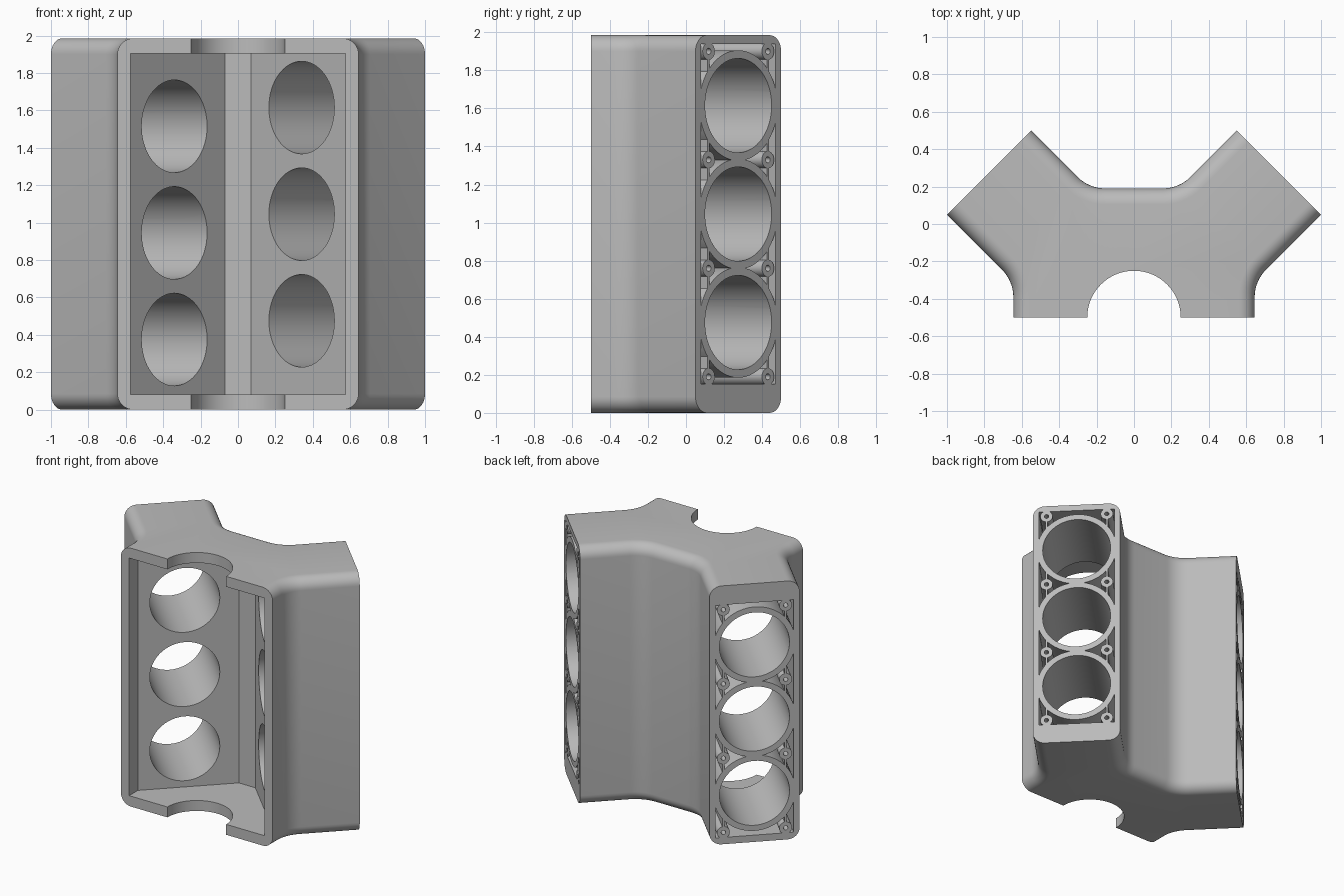
import bpy, bmesh, math
from mathutils import Matrix, Vector

cube = bpy.data.objects.get("Cube")
if cube:
    bpy.data.objects.remove(cube, do_unlink=True)

HEIGHT = 1.985
EDGE = 0.085          # rounding of the end edges
FILLET = 0.21         # concave fillets of the outline
PITCH = 0.57          # cylinder spacing
S = math.sqrt(0.5)

metal = bpy.data.materials.new("cast grey metal")
metal.use_nodes = True
grey = (0.5, 0.5, 0.5, 1)
metal.diffuse_color = grey
metal.node_tree.nodes["Principled BSDF"].inputs["Base Color"].default_value = grey


def make_object(name, bm):
    bmesh.ops.recalc_face_normals(bm, faces=bm.faces)
    mesh = bpy.data.meshes.new(name)
    bm.to_mesh(mesh)
    bm.free()
    obj = bpy.data.objects.new(name, mesh)
    bpy.context.collection.objects.link(obj)
    mesh.materials.append(metal)
    return obj


def loft(name, layers):
    """Skin a stack of (outline, z) layers and cap both ends."""
    bm = bmesh.new()
    rings = [[bm.verts.new((x, y, z)) for x, y in pts] for pts, z in layers]
    n = len(rings[0])
    for a, b in zip(rings, rings[1:]):
        for i in range(n):
            j = (i + 1) % n
            bm.faces.new((a[i], a[j], b[j], b[i]))
    bm.faces.new(rings[0][::-1])
    bm.faces.new(rings[-1])
    return make_object(name, bm)


def cylinder(name, radius, low, high, frame, u=0, v=0):
    bm = bmesh.new()
    place = frame @ Matrix.Translation((u, v, (low + high) / 2))
    bmesh.ops.create_cone(bm, cap_ends=True, segments=64, radius1=radius,
                          radius2=radius, depth=high - low, matrix=place)
    return make_object(name, bm)


def box(name, size, low, high, frame, u=0, v=0):
    bm = bmesh.new()
    place = frame @ Matrix.Translation((u, v, (low + high) / 2))
    scale = Matrix.Diagonal((size[0], size[1], high - low, 1))
    bmesh.ops.create_cube(bm, size=1, matrix=place @ scale)
    return make_object(name, bm)


def subtract(target, cutter):
    cutter.hide_render = True
    mod = target.modifiers.new("cut", 'BOOLEAN')
    mod.operation = 'DIFFERENCE'
    mod.solver = 'EXACT'
    mod.object = cutter
    bpy.context.view_layer.objects.active = target
    bpy.ops.object.modifier_apply(modifier=mod.name)
    bpy.data.objects.remove(cutter, do_unlink=True)


def outline(d):
    """V-shaped plan; sides and valley move inward by d, decks stay put."""
    def arc(cx, cy, start, end):
        for i in range(9):
            a = math.radians(start + (end - start) * i / 8)
            yield (cx + (FILLET + d) * math.cos(a), cy + (FILLET + d) * math.sin(a))
    k = FILLET * math.tan(math.pi / 8)
    half = [(0.645 - d, -0.5)]
    half += arc(0.645 + FILLET, -0.305 - k, 180, 135)
    half += [(1 - d * S, 0.05 + d * S), (0.55 + d * S, 0.5 - d * S)]
    half += arc(0.24 - k, 0.19 + FILLET, -45, -90)
    return half + [(-x, y) for x, y in reversed(half)]


# Block body with rounded ends
ends = []
for i in range(9):
    a = math.pi / 2 * i / 8
    ends.append((EDGE * (1 - math.sin(a)), EDGE * (1 - math.cos(a))))
layers = [(outline(d), z) for d, z in ends]
layers += [(outline(d), HEIGHT - z) for d, z in reversed(ends)]
block = loft("engine_block", layers)

# Open crankcase and the crankshaft cut-outs in its end walls
half = [(0.575, -0.6), (0.575, -0.395), (0.07, 0.11)]
cavity = half + [(-x, y) for x, y in reversed(half)]
subtract(block, loft("crankcase_cutter", [(cavity, 0.08), (cavity, HEIGHT - 0.08)]))
subtract(block, cylinder("crank_cutter", 0.25, -0.1, HEIGHT + 0.1,
                         Matrix.Translation((0, -0.5, 0))))

# Cylinder banks: local axes are across the deck, along it, and outward
for side, centre in ((1, 1.045), (-1, 0.945)):
    across = Vector((-S, side * S, 0))
    outward = Vector((side * S, S, 0))
    frame = Matrix((across, Vector((0, 0, 1)), outward)).transposed().to_4x4()
    frame.translation = (side * 0.775, 0.275, centre)
    bolts = [(u, v * PITCH) for u in (-0.22, 0.22) for v in (-1.5, -0.5, 0.5, 1.5)]

    # Cooling jacket around cylinder walls, bolt bosses and ribs
    jacket = box("jacket_cutter", (0.552, 1.786), -0.5, 0.05, frame)
    for i in (-1, 0, 1):
        subtract(jacket, cylinder("cylinder_wall", 0.29, -0.6, 0.1, frame, 0, i * PITCH))
    for u, v in bolts:
        subtract(jacket, cylinder("bolt_boss", 0.045, -0.6, 0.1, frame, u, v))
        subtract(jacket, box("boss_rib", (0.015, 0.22), -0.6, 0.1, frame, u, v))
    subtract(block, jacket)

    # Cylinder bores and bolt holes
    for i in (-1, 0, 1):
        subtract(block, cylinder("bore_cutter", 0.2475, -0.7, 0.1, frame, 0, i * PITCH))
    for u, v in bolts:
        subtract(block, cylinder("bolt_cutter", 0.016, -0.2, 0.1, frame, u, v))

bpy.ops.object.select_all(action='DESELECT')
block.select_set(True)
bpy.context.view_layer.objects.active = block
bpy.ops.object.shade_smooth_by_angle(angle=math.radians(30))
